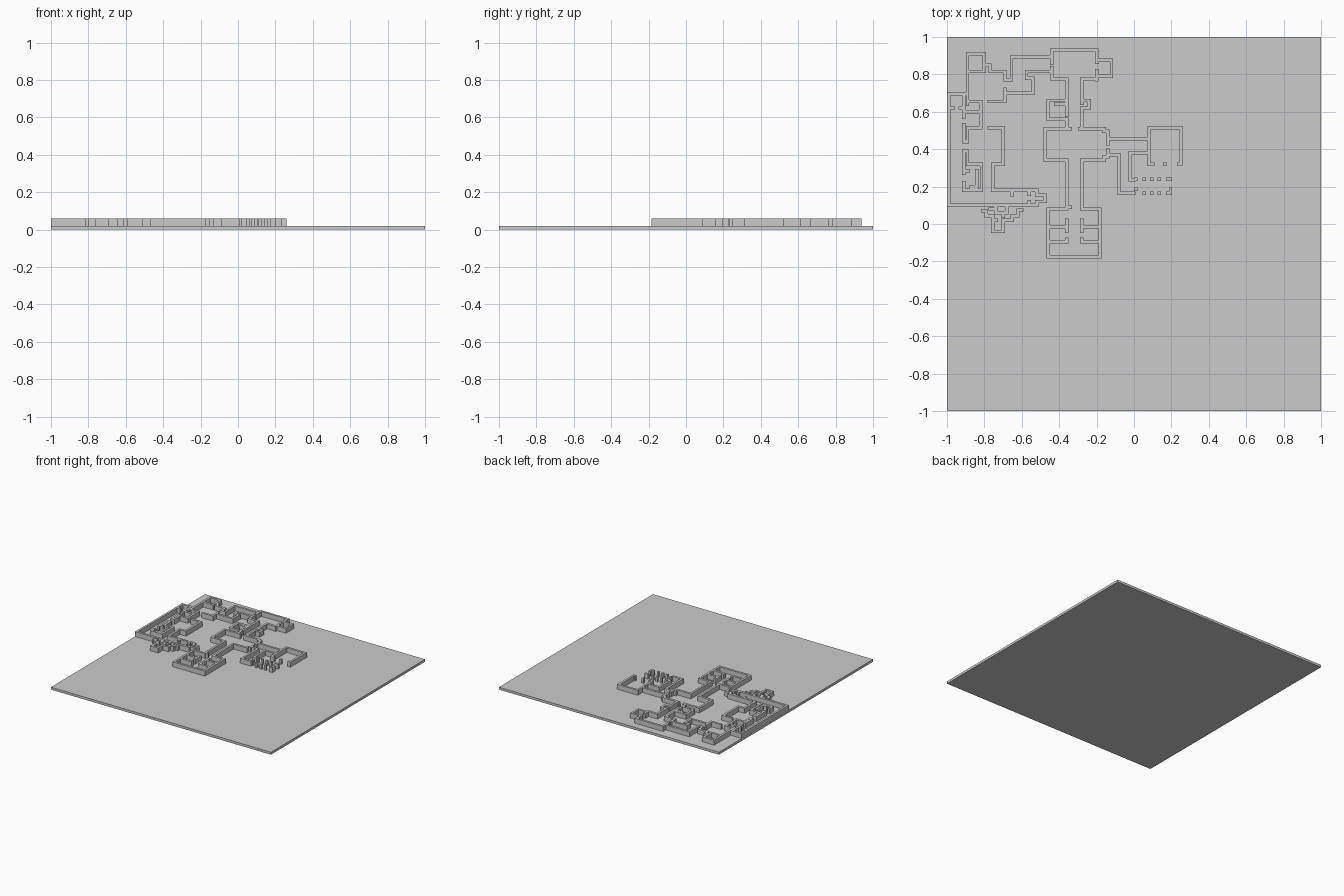
import bpy, bmesh
from mathutils import Vector

BASE, TOP, T = 0.02, 0.06, 0.018   # plate top, wall top, wall thickness


def box(name, x0, y0, z0, x1, y1, z1):
    bm = bmesh.new()
    bmesh.ops.create_cube(bm, size=1)
    for v in bm.verts:
        v.co = ((x0 + x1) / 2 + v.co.x * (x1 - x0), (y0 + y1) / 2 + v.co.y * (y1 - y0),
                (z0 + z1) / 2 + v.co.z * (z1 - z0))
    finish(name, bm)


def finish(name, bm):
    bmesh.ops.recalc_face_normals(bm, faces=bm.faces)
    me = bpy.data.meshes.new(name)
    bm.to_mesh(me)
    bm.free()
    bpy.context.collection.objects.link(bpy.data.objects.new(name, me))


def add_run(bm, nums):
    """One mitred wall. nums = x, y, then alternating new x, new y of a right-angled path."""
    pts = [Vector(nums[:2])]
    for i, n in enumerate(nums[2:]):
        p = pts[-1].copy()
        p[i % 2] = n
        if (p - pts[-1]).length > 1e-5:
            pts.append(p)
    dirs = [(b - a).normalized() for a, b in zip(pts, pts[1:])]
    h = T / 2
    pts[0] -= dirs[0] * h
    pts[-1] += dirs[-1] * h
    rows = []
    for i, p in enumerate(pts):
        a, b = dirs[max(i - 1, 0)], dirs[min(i, len(dirs) - 1)]
        n = Vector((-a.y, a.x))
        if a != b:
            n += Vector((-b.y, b.x))
        rows.append([bm.verts.new((*(p + n * h * s), z))
                     for s, z in ((1, BASE), (1, TOP), (-1, TOP), (-1, BASE))])
    for r, q in zip(rows, rows[1:]):
        for k in range(4):
            bm.faces.new((r[k], r[(k + 1) % 4], q[(k + 1) % 4], q[k]))
    bm.faces.new(rows[0])
    bm.faces.new(rows[-1])


def walls(name, *runs):
    bm = bmesh.new()
    for r in runs:
        add_run(bm, r)
    finish(name, bm)


# Ground plate
box("ground_plate", -1, -1, 0, 1, 1, BASE)

# North-west rooms and link corridor to the north hall
walls("northwest_walls",
      (-.99, .10, -.99, .695, -.89, .91, -.80, .85, -.77, .815, -.69, .77, -.655, .895, -.44, .86),
      (-.89, .815, -.80, .84),
      (-.44, .895, -.44, .93),
      (-.44, .815, -.575, .78, -.54, .70, -.69, .655, -.775),
      (-.69, .70, -.69, .72),
      (-.89, .695, -.89, .655, -.82))

# North hall with side closet
walls("north_hall_walls",
      (-.44, .93, -.20, .865),
      (-.20, .875, -.12, .79, -.20, .77),
      (-.20, .79, -.20, .82),
      (-.44, .835, -.44, .775, -.36, .66, -.46, .56, -.36, .51),
      (-.20, .775, -.28, .66, -.24, .62, -.28, .51))
walls("north_passage_closets",
      (-.36, .66, -.36, .64), (-.40, .64, -.36, .58), (-.42, .64, -.40, .64),
      (-.36, .56, -.36, .52), (-.28, .66, -.28, .645))

# Central hall
walls("central_hall_walls",
      (-.34, .51, -.475, .34, -.36, .09, -.34),
      (-.29, .51, -.16, .46 + .035, -.14, .43),
      (-.28, .09, -.28, .34, -.16, .36, -.14, .395))

# East room and corridor
walls("east_room_walls",
      (-.14, .455, .08, .515, .25, .32, .24),
      (-.14, .37, -.08, .165, .0),
      (.08, .43, .08, .455),
      (.08, .41, .08, .38, -.02, .235, .0),
      (.08, .38, .08, .32, .10))
bm_pillars = [(x, y) for x in (.055, .095, .135) for y in (.24, .165)]
bm_pillars += [(.01, .24), (.01, .185), (.165, .32)]
for x, y in bm_pillars:
    box("colonnade_pillar", x - T / 2, y - T / 2, BASE, x + T / 2, y + T / 2, TOP)
walls("colonnade_end", (.18, .24, .195), (.18, .165, .195, .185))

# South cell block, mirrored about its own centre line
cx = -.32
for side in (-1, 1):
    w, i = cx + side * .138, cx + side * .04
    walls("cell_block_walls",
          (i, .08, w, -.175, cx),
          (w, -.015, i), (i, .02, i, -.04),
          (w, -.095, i, -.08))

# West room
walls("west_room_walls",
      (-.775, .515, -.70, .32, -.755, .18, -.52, .155),
      (-.82, .655, -.82, .515, -.89, .44),
      (-.89, .39, -.89, .32, -.815, .18, -.91, .22),
      (-.89, .44, -.91, .53),
      (-.89, .39, -.91, .27))

# Western service closets
walls("west_closet_walls",
      (-.91, .695, -.91, .62, -.93),
      (-.99, .62, -.965),
      (-.91, .62, -.91, .57),
      (-.91, .60, -.835),
      (-.89, .655, -.89, .64),
      (-.91, .285, -.885),
      (-.84, .285, -.84, .20, -.87))

# Southern corridor with end chamber
walls("south_corridor_walls",
      (-.99, .10, -.52, .12, -.475, .155, -.52, .18),
      (-.56, .18, -.56, .16), (-.56, .10, -.56, .12), (-.65, .155, -.65, .18))

# Small stepped cellar south of the corridor
walls("cellar_walls",
      (-.81, .07, -.79, .045, -.755, -.04, -.70, .02, -.65, .045, -.62, .075, -.60),
      (-.74, .09, -.74, .06, -.70, .04), (-.755, .02, -.735),
      (-.68, .09, -.68, .06), (-.77, .08, -.75))
